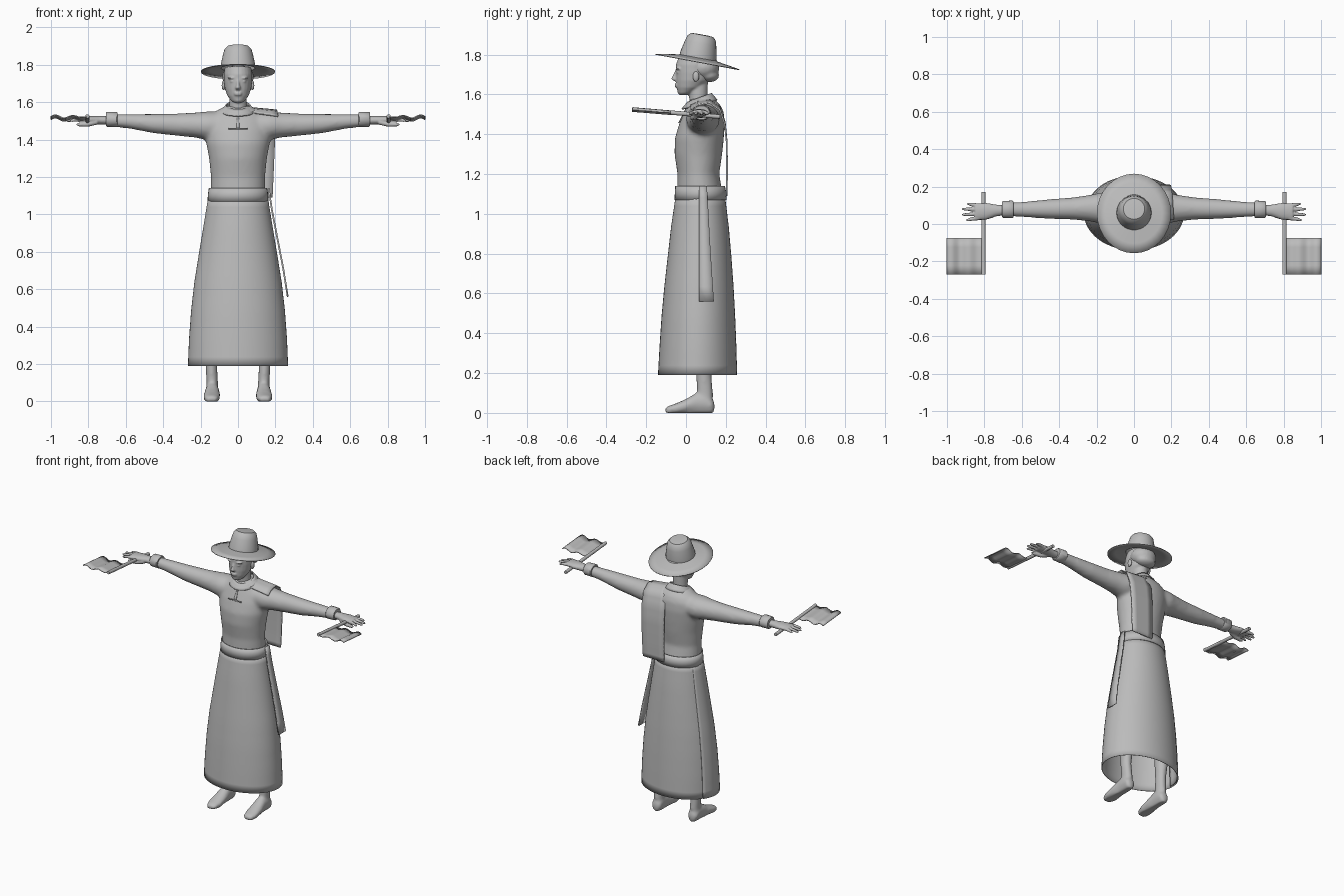
import bpy, bmesh
from math import sin, cos, pi, radians
from mathutils import Vector, Matrix

cube = bpy.data.objects.get("Cube")
if cube:
    bpy.data.objects.remove(cube)

grey = bpy.data.materials.new("plain grey")
grey.use_nodes = True
grey.diffuse_color = (0.5, 0.5, 0.5, 1)
grey.node_tree.nodes["Principled BSDF"].inputs["Base Color"].default_value = (0.5, 0.5, 0.5, 1)


def finish(name, bm, angle=40, thick=0, remesh=0):
    """Turn a bmesh into a shaded object, optionally thickened or fused."""
    bmesh.ops.recalc_face_normals(bm, faces=bm.faces)
    mesh = bpy.data.meshes.new(name)
    bm.to_mesh(mesh)
    bm.free()
    ob = bpy.data.objects.new(name, mesh)
    bpy.context.collection.objects.link(ob)
    mesh.materials.append(grey)
    if thick:
        m = ob.modifiers.new("thickness", "SOLIDIFY")
        m.thickness, m.offset = thick, 0
    if remesh:
        m = ob.modifiers.new("fuse", "REMESH")
        m.mode, m.voxel_size, m.use_smooth_shade = "VOXEL", remesh, True
        m = ob.modifiers.new("soften", "SMOOTH")
        m.factor, m.iterations = 0.5, 8
    bpy.ops.object.select_all(action="DESELECT")
    ob.select_set(True)
    bpy.context.view_layer.objects.active = ob
    bpy.ops.object.shade_smooth_by_angle(angle=radians(angle))
    return ob


def place(axis, t, a, b):
    return {"x": (t, a, b), "y": (a, t, b), "z": (a, b, t)}[axis]


def loft(bm, axis, rings, sides=24, caps=True, side=1):
    """Skin ellipses (t, centre a, centre b, radius a, radius b) along an axis."""
    loops = []
    for t, a, b, ra, rb in rings:
        pts = [place(axis, t, a + ra * cos(2 * pi * i / sides), b + rb * sin(2 * pi * i / sides))
               for i in range(sides)]
        loops.append([bm.verts.new((x * side, y, z)) for x, y, z in pts])
    for lo, hi in zip(loops, loops[1:]):
        for i in range(sides):
            j = (i + 1) % sides
            bm.faces.new((lo[i], lo[j], hi[j], hi[i]))
    if caps:
        bm.faces.new(loops[0])
        bm.faces.new(loops[-1])


def sheet(bm, rows, cols, point):
    """Grid surface from a function of u and v, both running 0 to 1."""
    g = [[bm.verts.new(point(c / cols, r / rows)) for c in range(cols + 1)] for r in range(rows + 1)]
    for r in range(rows):
        for c in range(cols):
            bm.faces.new((g[r][c], g[r][c + 1], g[r + 1][c + 1], g[r + 1][c]))


def ball(bm, centre, size):
    m = Matrix.Translation(centre) @ Matrix.Diagonal((*size, 1))
    bmesh.ops.create_uvsphere(bm, u_segments=20, v_segments=12, radius=1, matrix=m)


def along(points, t):
    """Linear interpolation along a list of tuples."""
    f = t * (len(points) - 1)
    i = min(int(f), len(points) - 2)
    return Vector(points[i]).lerp(Vector(points[i + 1]), f - i)


# Blouse: torso and sleeves fused into one soft surface
bm = bmesh.new()
loft(bm, "z", [(1.1, 0, .07, .147, .115), (1.2, 0, .062, .145, .105), (1.3, 0, .062, .155, .12),
               (1.38, 0, .067, .17, .123), (1.45, 0, .08, .175, .115), (1.51, 0, .09, .165, .1),
               (1.545, 0, .09, .13, .085), (1.58, 0, .08, .07, .06)], 32)
for s in (1, -1):
    loft(bm, "x", [(.05, .085, 1.475, .08, .075), (.17, .085, 1.475, .085, .076),
                   (.23, .085, 1.478, .072, .067), (.32, .083, 1.48, .06, .06),
                   (.45, .08, 1.486, .053, .052), (.58, .078, 1.498, .042, .039),
                   (.68, .078, 1.503, .036, .034)], 24, True, s)
finish("blouse", bm, 60, remesh=.011)

# Waistband
bm = bmesh.new()
loft(bm, "z", [(1.07, 0, .073, .16, .128), (1.105, 0, .073, .158, .126), (1.14, 0, .071, .153, .122)], 40, False)
finish("waistband", bm, thick=.006)

# Wrap skirt: the back edge laps outside the front edge on the right side
profile = [(.158, .122, .072, 1.09), (.183, .143, .07, .935), (.208, .158, .068, .785),
           (.232, .172, .065, .635), (.249, .183, .062, .485), (.26, .191, .06, .335), (.266, .197, .058, .19)]


def skirt_point(u, v):
    rx, ry, cy, z = along(profile, v)
    a = radians(-208 + 390 * u)
    lap = 1 - .05 * v * max(0, (u - .85) / .15)
    return rx * lap * cos(a), cy + ry * lap * sin(a), z


bm = bmesh.new()
sheet(bm, 18, 64, skirt_point)
finish("skirt", bm, thick=.004)

# Sash end hanging at the left hip
hang = [(.16, .065, .105, 1.14), (.178, .065, .112, 1.02), (.207, .065, .12, .87),
        (.238, .065, .13, .71), (.262, .065, .14, .56)]


def sash_point(u, v):
    x, near, far, z = along(hang, v)
    return x + .004, near + (far - near) * u, z


bm = bmesh.new()
sheet(bm, 8, 2, sash_point)
finish("sash", bm, thick=.009)

# Cloth panel over the left shoulder, falling down the back
fall = [(.025, 1.545), (.06, 1.565), (.12, 1.572), (.17, 1.535), (.195, 1.46), (.205, 1.36),
        (.206, 1.27), (.206, 1.18), (.204, 1.09)]


def panel_point(u, v):
    y, z = along(fall, v)
    inner, outer = .07 - .045 * min(1, 2 * v), .215 - .03 * v
    return inner + (outer - inner) * u, y, z - .02 * u * (1 - v)


bm = bmesh.new()
sheet(bm, 24, 4, panel_point)
finish("shoulder_panel", bm, 60, thick=.008)

# Collar rising toward the nape, and the front placket
bm = bmesh.new()
sheet(bm, 3, 32, lambda u, v: ((.062 + .03 * v) * cos(2 * pi * u),
                               .068 + (.058 + .03 * v) * sin(2 * pi * u),
                               1.583 + .022 * sin(2 * pi * u) - .035 * v))
bmesh.ops.remove_doubles(bm, verts=bm.verts, dist=.0001)
finish("collar", bm, thick=.007)
bm = bmesh.new()
sheet(bm, 4, 1, lambda u, v: (.014 * (u - .5) * (.3 + v), -.034 + .04 * (1 - v), 1.46 + .08 * (1 - v)))
sheet(bm, 1, 4, lambda u, v: (.1 * (u - .5), -.035 - .002 * v, 1.462 - .006 * v))
finish("placket", bm, thick=.005)

# Head: neck, face and small features
bm = bmesh.new()
loft(bm, "z", [(1.52, 0, .07, .055, .05), (1.58, 0, .062, .047, .046), (1.66, 0, .06, .046, .05)])
loft(bm, "z", [(1.597, 0, -.012, .02, .02), (1.607, 0, -.004, .036, .036), (1.635, 0, .018, .057, .066),
               (1.67, 0, .034, .07, .085), (1.71, 0, .043, .076, .095), (1.75, 0, .045, .077, .096),
               (1.79, 0, .05, .07, .085)])
loft(bm, "z", [(1.667, 0, -.052, .012, .008), (1.677, 0, -.058, .015, .018), (1.69, 0, -.055, .01, .014),
               (1.72, 0, -.047, .006, .008)], 12)
for z in (1.641, 1.65):
    ball(bm, (0, -.046, z), (.022, .012, .006))
ball(bm, (0, -.025, 1.612), (.022, .018, .014))
for s in (1, -1):
    ball(bm, (s * .03, -.035, 1.712), (.014, .013, .007))
    ball(bm, (s * .032, -.035, 1.73), (.024, .018, .007))
finish("head", bm, 60, remesh=.0045)

# Ears and the rolled hair
for s, side in ((1, "left"), (-1, "right")):
    bm = bmesh.new()
    ball(bm, (s * .077, .05, 1.69), (.01, .016, .026))
    finish(side + "_ear", bm, 80)
bm = bmesh.new()
ball(bm, (0, .09, 1.735), (.086, .078, .065))
ball(bm, (0, .115, 1.695), (.068, .052, .034))
finish("hair", bm, 80, remesh=.007)

# Hat: tapered crown and wide shallow brim, tipped back
bm = bmesh.new()
hat = [(.198, 0), (.15, .009), (.092, .02), (.09, .04), (.078, .095), (.07, .122), (.056, .136), (.03, .138)]
loft(bm, "z", [(z, 0, 0, r, r * (1.09 if z < .01 else 1)) for r, z in hat], 32, False)
bm.edges.ensure_lookup_table()
rim = [e for e in bm.edges if e.is_boundary and e.verts[0].co.z > .1]
bmesh.ops.holes_fill(bm, edges=rim)
bm.transform(Matrix.Translation((0, .056, 1.763)) @ Matrix.Rotation(radians(-10.5), 4, "X"))
finish("hat", bm, 35, thick=.004)

for s, side in ((1, "left"), (-1, "right")):
    # Turned sleeve cuff
    bm = bmesh.new()
    loft(bm, "x", [(.645, .078, 1.508, .043, .037), (.65, .078, 1.508, .047, .041),
                   (.7, .078, 1.508, .045, .04), (.706, .078, 1.508, .04, .035)], 20, True, s)
    finish(side + "_cuff", bm)

    # Hand with four fingers and a thumb
    bm = bmesh.new()
    loft(bm, "x", [(.69, .074, 1.503, .026, .022), (.74, .072, 1.504, .032, .023),
                   (.79, .068, 1.506, .045, .021), (.85, .065, 1.508, .044, .015)], 20, True, s)
    for y, tip, drift in ((.1, .895, .008), (.077, .922, .003), (.054, .922, -.004), (.031, .9, -.01)):
        loft(bm, "x", [(.83, y, 1.508, .011, .011), (.87, y + drift * .5, 1.506, .01, .01),
                       (tip - .01, y + drift, 1.502, .008, .008), (tip, y + drift, 1.501, .003, .003)], 10, True, s)
    loft(bm, "x", [(.75, .05, 1.495, .016, .015), (.8, .035, 1.482, .014, .013),
                   (.85, .03, 1.48, .011, .01), (.865, .03, 1.481, .004, .004)], 10, True, s)
    finish(side + "_hand", bm, 60, remesh=.004)

    # Flag: straight staff and rippling cloth
    bm = bmesh.new()
    loft(bm, "y", [(-.27, .805, 1.525, .011, .011), (.17, .805, 1.488, .011, .011)], 12, True, s)
    finish(side + "_flag_staff", bm)
    bm = bmesh.new()
    sheet(bm, 4, 20, lambda u, v: (s * (.81 + .19 * u), -.27 + .195 * v,
                                   1.523 - .016 * v - .01 * sin(u * 4 * pi) * (.4 + .6 * u)))
    finish(side + "_flag_cloth", bm, thick=.006)

    # Leg and bare foot
    bm = bmesh.new()
    loft(bm, "z", [(.04, .138, .095, .032, .04), (.1, .138, .095, .031, .041), (.19, .142, .09, .031, .038),
                   (.35, .142, .1, .043, .052), (.55, .125, .085, .05, .055), (.85, .09, .07, .07, .08)], 20, True, s)
    loft(bm, "y", [(-.106, .142, .014, .02, .01), (-.09, .142, .018, .036, .016), (-.05, .141, .024, .046, .024),
                   (0, .139, .035, .044, .035), (.05, .138, .05, .038, .05), (.1, .138, .05, .037, .05),
                   (.13, .138, .036, .034, .036), (.143, .138, .032, .018, .022)], 20, True, s)
    for v in bm.verts:
        if v.co.z < .012:
            v.co.z = 0
    finish(side + "_leg", bm, 60, remesh=.009)
